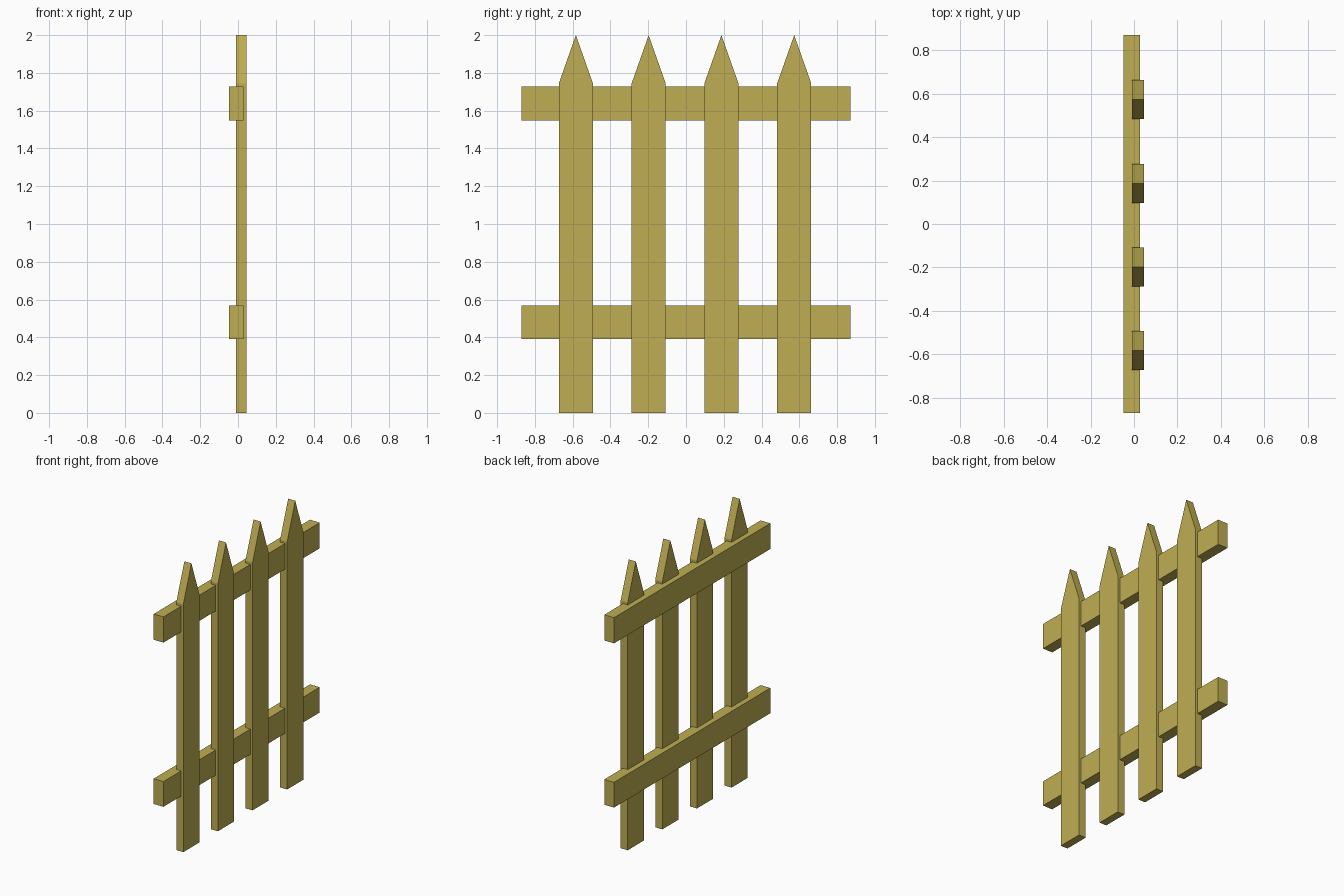
import bpy

if "Cube" in bpy.data.objects:
    bpy.data.objects.remove(bpy.data.objects["Cube"])

wood = bpy.data.materials.new("olive_wood")
wood.diffuse_color = (0.52, 0.42, 0.085, 1)
wood.use_nodes = True
wood.node_tree.nodes["Principled BSDF"].inputs["Base Color"].default_value = wood.diffuse_color


def prism(name, profile, x0, x1):
    """Extrude a closed (y, z) profile from x0 to x1."""
    n = len(profile)
    verts = [(x, y, z) for x in (x0, x1) for y, z in profile]
    faces = [tuple(reversed(range(n))), tuple(range(n, 2 * n))]
    faces += [(i, (i + 1) % n, n + (i + 1) % n, n + i) for i in range(n)]
    mesh = bpy.data.meshes.new(name)
    mesh.from_pydata(verts, [], faces)
    mesh.materials.append(wood)
    obj = bpy.data.objects.new(name, mesh)
    bpy.context.collection.objects.link(obj)


# Horizontal rails at the back
for name, z0, z1 in (("lower_rail", 0.39, 0.568), ("upper_rail", 1.547, 1.728)):
    prism(name, [(-0.87, z0), (0.87, z0), (0.87, z1), (-0.87, z1)], -0.048, 0.028)

# Pointed pickets, partly sunk into the rails
half = 0.09
for i in range(4):
    y = -0.583 + i * 0.3853
    prism(f"picket_{i + 1}",
          [(y - half, 0), (y + half, 0), (y + half, 1.745), (y, 2.0), (y - half, 1.745)],
          -0.01, 0.045)
